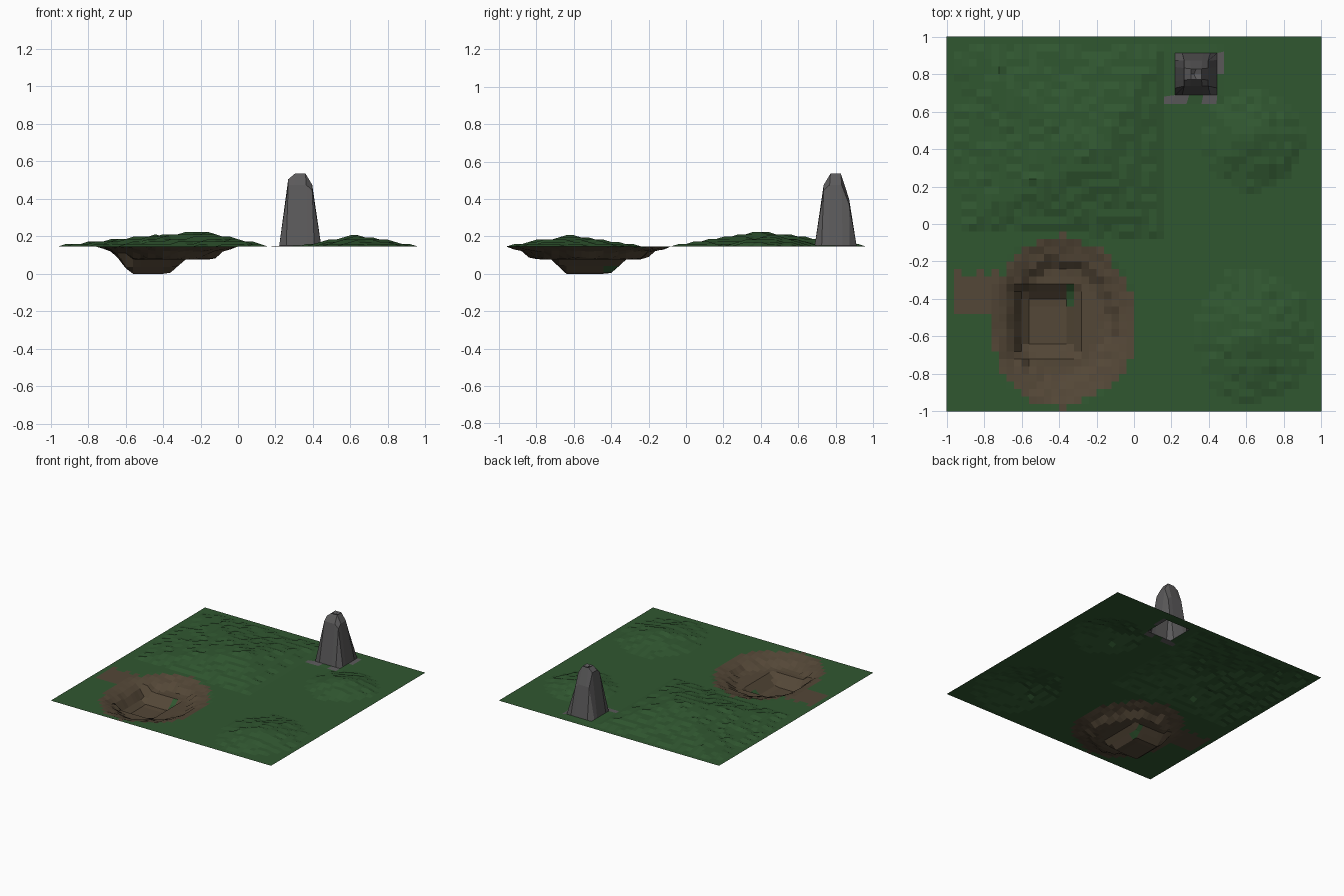
import bpy, bmesh, math, random

if "Cube" in bpy.data.objects:
    bpy.data.objects.remove(bpy.data.objects["Cube"])

random.seed(4)
N = 50                      # cells per side
C = 2.0 / N                 # cell size
GROUND = 0.146


def material(name, rgb):
    m = bpy.data.materials.new(name)
    m.diffuse_color = (*rgb, 1)
    m.use_nodes = True
    m.node_tree.nodes["Principled BSDF"].inputs["Base Color"].default_value = m.diffuse_color
    return m


GREEN = material("grass green", (0.030, 0.096, 0.030))
BROWN = material("earth brown", (0.088, 0.063, 0.038))
GREY = material("rock grey", (0.105, 0.102, 0.104))


def lerp(t, pts):
    """Piecewise linear profile through (t, value) pairs."""
    if t <= pts[0][0]:
        return pts[0][1]
    for (a, va), (b, vb) in zip(pts, pts[1:]):
        if t <= b:
            return va + (vb - va) * (t - a) / (b - a)
    return pts[-1][1]


def side(d, neg, pos):
    """Distance scaled by a different reach on each side."""
    return d / pos if d > 0 else -d / neg


def pit_radius(x, y):
    return math.hypot(side(x + 0.40, 0.35, 0.40), side(y + 0.52, 0.44, 0.44))


def terrace(h, step):
    return round(h / step) * step


noise = {(i, j): random.uniform(-1, 1) for i in range(N + 1) for j in range(N + 1)}


def hills(x, y, n):
    # large square-stepped hill
    yy = y + 0.14 * x * (0.5 if y < 0.4 else 0)
    d = max(side(x + 0.2, 0.76, 0.37), side(yy - 0.38, 0.47, 0.58))
    h = max(0, terrace(0.08 * (1 - d) + 0.004 * n, 0.013))
    # two small round hills
    for cx, cy, rx, ry, top in ((0.64, 0.45, 0.27, 0.27, 0.055),
                                (0.64, -0.60, 0.32, 0.36, 0.052)):
        d = math.hypot((x - cx) / rx, (y - cy) / ry)
        h = max(h, terrace(top * 1.15 * (1 - d) + 0.004 * n, 0.012))
    return h


def pit(x, y, n):
    # broad upper shelf with a narrow deep basin
    outer = lerp(pit_radius(x, y) + 0.03 * n,
                 [(0.60, 0.076), (0.70, 0.085), (0.74, 0.115), (0.88, 0.128), (1.0, GROUND)])
    d = max(side(x + 0.47, 0.10, 0.10), side(y + 0.53, 0.11, 0.12))
    inner = lerp(d, [(1.05, 0.0), (1.35, 0.037), (1.6, 0.045), (1.9, 0.2)])
    return min(outer, inner)


SX, SY = 0.32, 0.80         # spire centre, on a grid corner


def point(i, j):
    x, y, n = -1 + i * C, -1 + j * C, noise[i, j]
    edge = i in (0, N) or j in (0, N)
    dx, dy = round((x - SX) / C), round((y - SY) / C)
    d = max(abs(dx), abs(dy))
    # spire: square rings pulled inwards and raised
    if d <= 3:
        half, z = ((0, 0.515), (0.028, 0.535), (0.064, 0.475), (0.112, 0.150))[d]
        if d:
            x, y = SX + 0.012 + half * dx / d, SY + half * dy / d
        if d == 2 and dy == 2:
            y, z = y + 0.008, 0.40
        if d == 2 and dx == -2:
            z += 0.03
        if d == 2 and abs(dx) == 2 and abs(dy) == 2:
            z -= 0.03
        return x, y, z
    if edge:
        return x, y, GROUND
    if pit_radius(x, y) < 1.0:
        return x, y, pit(x, y, n)
    return x, y, GROUND + hills(x, y, n)


def kind(i, j):
    """Which part a cell belongs to."""
    x, y = -1 + (i + 0.5) * C, -1 + (j + 0.5) * C
    n = noise[i, j]
    dx, dy = x - SX, y - SY
    if max(abs(dx), abs(dy)) < 0.12:
        return "spire"
    # stray stone cells around the spire foot
    if (-0.16 < dy < -0.12 and -0.16 < dx < 0.12 and abs(dx) > 0.03) or (0.12 < dx < 0.16 and 0 < dy < 0.12):
        return "spire"
    if -0.36 < x < -0.32 and -0.45 < y < -0.32:
        return "grass"          # grassy strip on the basin wall
    tongue = -0.97 < x < -0.65 and abs(y + 0.37) < 0.11 + 0.015 * n
    if pit_radius(x, y) < 1.03 + 0.03 * n or tongue:
        return "pit"
    return "grass"


def build(name, part, mat):
    bm = bmesh.new()
    verts = {}

    def vert(i, j):
        if (i, j) not in verts:
            verts[i, j] = bm.verts.new(point(i, j))
        return verts[i, j]

    for i in range(N):
        for j in range(N):
            if kind(i, j) == part:
                bm.faces.new([vert(i, j), vert(i + 1, j), vert(i + 1, j + 1), vert(i, j + 1)])
    me = bpy.data.meshes.new(name)
    bm.to_mesh(me)
    bm.free()
    me.materials.append(mat)
    bpy.context.collection.objects.link(bpy.data.objects.new(name, me))


build("grass_ground", "grass", GREEN)
build("earth_pit", "pit", BROWN)
build("rock_spire", "spire", GREY)
